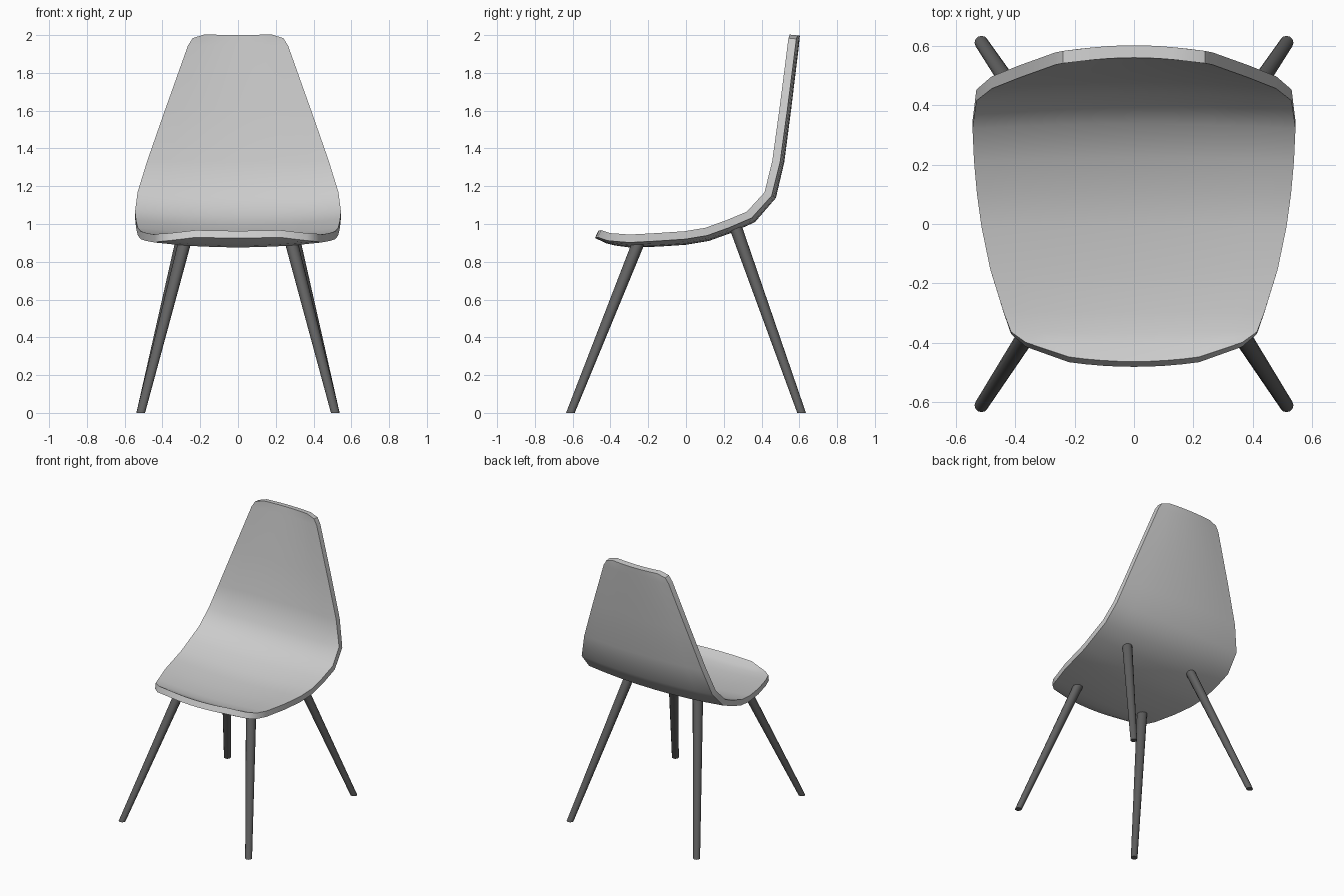
import bpy
import bmesh
import math
from mathutils import Vector

cube = bpy.data.objects.get("Cube")
if cube:
    bpy.data.objects.remove(cube, do_unlink=True)


def make_material(name, value):
    mat = bpy.data.materials.new(name)
    mat.use_nodes = True
    color = (value, value, value, 1)
    mat.diffuse_color = color
    mat.node_tree.nodes["Principled BSDF"].inputs["Base Color"].default_value = color
    return mat


def add_object(name, bm, mat, angle):
    bmesh.ops.recalc_face_normals(bm, faces=bm.faces)
    mesh = bpy.data.meshes.new(name)
    bm.to_mesh(mesh)
    bm.free()
    mesh.materials.append(mat)
    obj = bpy.data.objects.new(name, mesh)
    bpy.context.collection.objects.link(obj)
    bpy.ops.object.select_all(action="DESELECT")
    obj.select_set(True)
    bpy.context.view_layer.objects.active = obj
    bpy.ops.object.shade_smooth_by_angle(angle=math.radians(angle))
    return obj


shell_grey = make_material("light grey", 0.6)
leg_grey = make_material("dark grey", 0.12)

# Underside of the shell, front lip to back top: y, z, half width, edge lift
ROWS = [
    (-.482, .926, .22, .004), (-.42, .897, .365, .016), (-.375, .886, .415, .022),
    (-.30, .876, .44, .026), (-.15, .88, .485, .03), (0, .89, .515, .03),
    (.12, .91, .53, .03), (.24, .953, .54, .03), (.365, 1.01, .545, .028),
    (.476, 1.138, .532, .025), (.52, 1.325, .48, .022), (.556, 1.6, .385, .02),
    (.597, 1.937, .265, .018), (.601, 1.978, .24, .017), (.603, 1.997, .18, .012),
]
COLUMNS = 8
THICKNESS = .042

# Shell: a bent sheet with its sides lifted inward, given thickness
bm = bmesh.new()
grid = []
for i, (y, z, half, lift) in enumerate(ROWS):
    before, after = ROWS[max(i - 1, 0)], ROWS[min(i + 1, len(ROWS) - 1)]
    inward = Vector((0, before[1] - after[1], after[0] - before[0])).normalized()
    bow = .014 if i == 0 else 0
    line = []
    for c in range(COLUMNS + 1):
        t = 2 * c / COLUMNS - 1
        point = Vector((t * half, y + bow * t * t, z)) + inward * lift * t * t
        line.append((bm.verts.new(point), bm.verts.new(point + inward * THICKNESS)))
    grid.append(line)
for a, b in zip(grid, grid[1:]):
    for c in range(COLUMNS):
        for side in (0, 1):
            bm.faces.new((a[c][side], a[c + 1][side], b[c + 1][side], b[c][side]))
    for c in (0, COLUMNS):
        bm.faces.new((a[c][0], b[c][0], b[c][1], a[c][1]))
for line in (grid[0], grid[-1]):
    for p, q in zip(line, line[1:]):
        bm.faces.new((p[0], q[0], q[1], p[1]))
add_object("seat_shell", bm, shell_grey, 40)


# Legs: tapered round rods splayed outward, cut level with the floor
def add_leg(name, foot, top, foot_radius=.023, top_radius=.035, sides=12):
    bm = bmesh.new()
    rings = []
    for center, radius in ((foot, foot_radius), (top, top_radius)):
        angles = [2 * math.pi * s / sides for s in range(sides)]
        ring = [bm.verts.new(Vector(center) + Vector((math.cos(a), math.sin(a), 0)) * radius)
                for a in angles]
        bm.faces.new(ring)
        rings.append(ring)
    for s in range(sides):
        n = (s + 1) % sides
        bm.faces.new((rings[0][s], rings[0][n], rings[1][n], rings[1][s]))
    add_object(name, bm, leg_grey, 40)


for label, side in (("left", 1), ("right", -1)):
    add_leg(f"front_{label}_leg", (side * .515, -.612, 0), (side * .282, -.25, .905))
    add_leg(f"back_{label}_leg", (side * .515, .612, 0), (side * .28, .262, .985))
